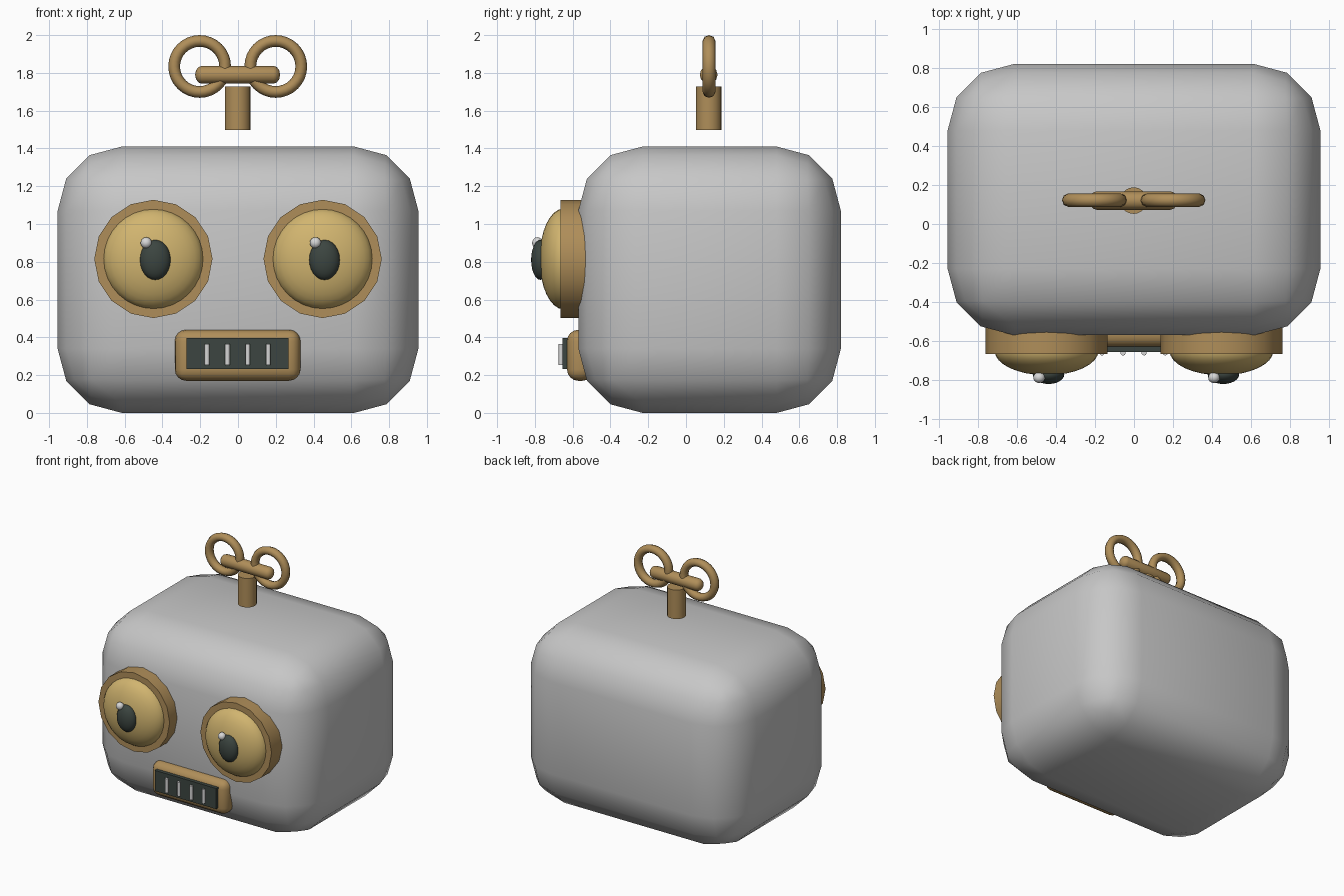
import bpy, bmesh, math
from mathutils import Matrix

if "Cube" in bpy.data.objects:
    bpy.data.objects.remove(bpy.data.objects["Cube"])


def material(name, rgb):
    m = bpy.data.materials.new(name)
    m.diffuse_color = (*rgb, 1)
    m.use_nodes = True
    m.node_tree.nodes["Principled BSDF"].inputs["Base Color"].default_value = m.diffuse_color
    return m


GREY = material("grey_metal", (0.57, 0.57, 0.57))
BRASS = material("brass", (0.43, 0.27, 0.10))
YELLOW = material("yellow_glass", (0.64, 0.46, 0.16))
DARK = material("dark_slate", (0.045, 0.06, 0.052))
WHITE = material("pale_silver", (0.68, 0.68, 0.68))


def finish(bm, name, mat, loc, angle=50):
    """Turn a bmesh into a smooth-shaded object with one material."""
    bmesh.ops.recalc_face_normals(bm, faces=bm.faces)
    for f in bm.faces:
        f.smooth = True
    for e in bm.edges:
        if len(e.link_faces) == 2 and e.calc_face_angle() > math.radians(angle):
            e.smooth = False
    me = bpy.data.meshes.new(name)
    bm.to_mesh(me)
    bm.free()
    me.materials.append(mat)
    ob = bpy.data.objects.new(name, me)
    ob.location = loc
    bpy.context.collection.objects.link(ob)
    return ob


def box(name, mat, loc, size, bevel=0, segments=3):
    bm = bmesh.new()
    bmesh.ops.create_cube(bm, size=1)
    bmesh.ops.scale(bm, vec=size, verts=bm.verts)
    if bevel:
        bmesh.ops.bevel(bm, geom=bm.edges[:], offset=bevel, segments=segments,
                        profile=0.5, affect='EDGES')
    return finish(bm, name, mat, loc)


def cylinder(name, mat, loc, radius, depth, sides, axis='Z'):
    bm = bmesh.new()
    rot = Matrix.Rotation(math.pi / 2, 4, 'X') if axis == 'Y' else Matrix()
    bmesh.ops.create_cone(bm, cap_ends=True, segments=sides, radius1=radius,
                          radius2=radius, depth=depth, matrix=rot)
    return finish(bm, name, mat, loc)


def ellipsoid(name, mat, loc, radii, u=32, v=16):
    bm = bmesh.new()
    bmesh.ops.create_uvsphere(bm, u_segments=u, v_segments=v, radius=1,
                              matrix=Matrix.Rotation(math.pi / 2, 4, 'X'))
    bmesh.ops.scale(bm, vec=radii, verts=bm.verts)
    return finish(bm, name, mat, loc)


def revolve(name, mat, loc, profile, steps, axis, closed):
    """Spin a list of 3D points about an axis through the origin."""
    bm = bmesh.new()
    vs = [bm.verts.new(p) for p in profile]
    edges = [bm.edges.new(p) for p in zip(vs, vs[1:])]
    if closed:
        edges.append(bm.edges.new((vs[-1], vs[0])))
    bmesh.ops.spin(bm, geom=vs + edges, axis=axis, cent=(0, 0, 0),
                   angle=math.tau, steps=steps)
    bmesh.ops.remove_doubles(bm, verts=bm.verts, dist=1e-4)
    return finish(bm, name, mat, loc)


# Head
box("head", GREY, (0, 0.125, 0.705), (1.91, 1.39, 1.41), 0.34)

# Eyes; pupils and glints are shifted the same way on both sides
for side, x in (("left", -0.448), ("right", 0.448)):
    cylinder(side + "_eye_rim", BRASS, (x, -0.56, 0.815), 0.313, 0.21, 16, 'Y')
    ellipsoid(side + "_eye_dome", YELLOW, (x, -0.65, 0.815), (0.266, 0.125, 0.266))
    ellipsoid(side + "_pupil", DARK, (x + 0.01, -0.77, 0.81), (0.081, 0.05, 0.106), 24, 12)
    ellipsoid(side + "_eye_glint", WHITE, (x - 0.038, -0.787, 0.9), (0.03, 0.028, 0.03), 16, 8)

# Mouth
box("mouth_frame", BRASS, (-0.002, -0.56, 0.305), (0.665, 0.14, 0.27), 0.06, 4)
box("mouth_plate", DARK, (-0.003, -0.635, 0.314), (0.54, 0.04, 0.164))
for i in range(4):
    cylinder(f"tooth_{i + 1}", WHITE, (-0.164 + 0.108 * i, -0.661, 0.31),
             0.013, 0.112, 10)

# Wind-up key: stem, rounded crossbar and two loops
KEY_Y = 0.12
cylinder("key_stem", BRASS, (-0.002, KEY_Y, 1.613), 0.068, 0.23, 20)
R, HALF = 0.047, 0.225
cap = [(HALF - 0.035 + 0.035 * math.sin(a), 0, R * math.cos(a))
       for a in (math.radians(d) for d in (0, 30, 60, 90))]
cap[-1] = (HALF, 0, 0)
bar = [(-x, y, z) for x, y, z in reversed(cap)] + cap
revolve("key_crossbar", BRASS, (-0.002, KEY_Y, 1.79), bar, 12, (1, 0, 0), False)
tube = [(0.135 + 0.031 * math.cos(k * math.tau / 8), 0.034 * math.sin(k * math.tau / 8), 0)
        for k in range(8)]
for side, x in (("left", -0.203), ("right", 0.2)):
    revolve(side + "_key_loop", BRASS, (x, KEY_Y + 0.002, 1.834), tube, 32, (0, 1, 0), True)
